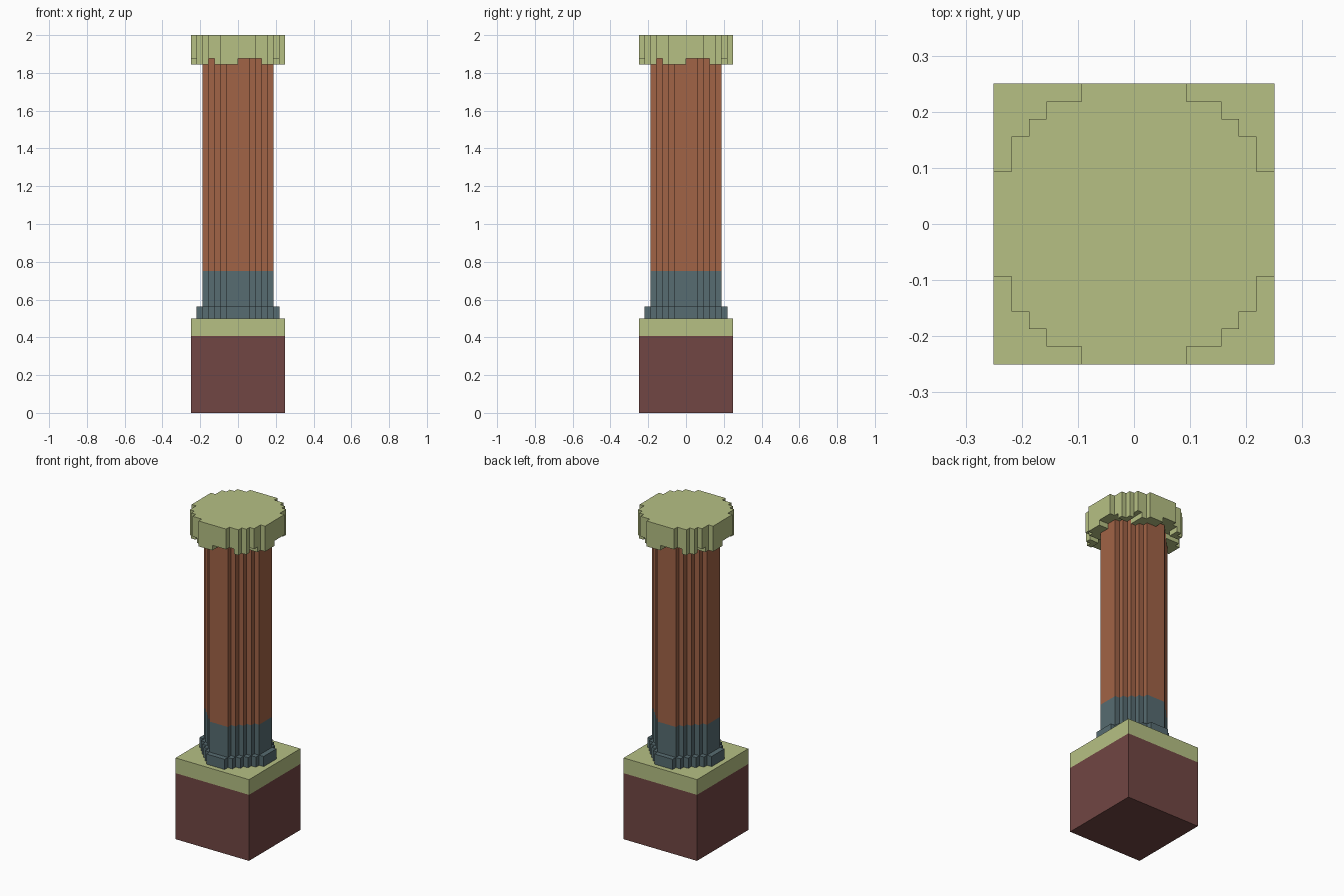
import bpy
import bmesh

UNIT = 1 / 32  # edge length of one block

cube = bpy.data.objects.get("Cube")
if cube:
    bpy.data.objects.remove(cube, do_unlink=True)


def material(name, rgb):
    """Flat material from 8-bit display values."""
    linear = [((c / 255 + 0.055) / 1.055) ** 2.4 for c in rgb] + [1.0]
    mat = bpy.data.materials.new(name)
    mat.use_nodes = True
    mat.diffuse_color = linear
    bsdf = mat.node_tree.nodes["Principled BSDF"]
    bsdf.inputs["Base Color"].default_value = linear
    bsdf.inputs["Roughness"].default_value = 0.9
    return mat


pale_green = material("pale green", (182, 192, 132))
terracotta = material("terracotta", (161, 99, 70))
slate_blue = material("slate blue", (87, 108, 113))
dark_maroon = material("dark maroon", (113, 70, 67))


def turn(points, times):
    """Rotate an outline by quarter turns."""
    for _ in range(times):
        points = [(-y, x) for x, y in points]
    return points


def stepped_disc(steps):
    """Outline of a blocky disc; steps are (x, y) outer corners of one quarter."""
    quarter = []
    for i, (x, y) in enumerate(steps):
        quarter.append((x, y))
        if i + 1 < len(steps):
            quarter.append((steps[i + 1][0], y))
    return [p for k in range(4) for p in turn(quarter, k)]


def prism(name, outlines, levels, mats):
    """Extrude outlines through the levels, one material per band."""
    bm = bmesh.new()
    for outline in outlines:
        rings = [[bm.verts.new((x * UNIT, y * UNIT, z * UNIT)) for x, y in outline]
                 for z in levels]
        n = len(outline)
        for band, (low, high) in enumerate(zip(rings, rings[1:])):
            for i in range(n):
                j = (i + 1) % n
                face = bm.faces.new((low[i], low[j], high[j], high[i]))
                face.material_index = band
        bm.faces.new(rings[0][::-1])
        bm.faces.new(rings[-1]).material_index = len(mats) - 1
    bmesh.ops.recalc_face_normals(bm, faces=bm.faces)
    mesh = bpy.data.meshes.new(name)
    bm.to_mesh(mesh)
    bm.free()
    for mat in mats:
        mesh.materials.append(mat)
    obj = bpy.data.objects.new(name, mesh)
    bpy.context.collection.objects.link(obj)
    return obj


# Square plinth with a pale top slab
square = [(8, -8), (8, 8), (-8, 8), (-8, -8)]
prism("plinth", [square], [0, 13, 16], [dark_maroon, pale_green])

# Collar around the foot of the shaft
collar = stepped_disc([(7, 2), (6, 3), (5, 4), (4, 5), (3, 6), (2, 7)])
prism("collar", [collar], [16, 18], [slate_blue])

# Shaft with a painted lower band
shaft = stepped_disc([(6, 2), (5, 3), (4, 4), (3, 5), (2, 6)])
prism("shaft", [shaft], [16, 24, 60], [slate_blue, terracotta])

# Round capital
capital = stepped_disc([(8, 3), (7, 5), (6, 6), (5, 7), (3, 8)])
prism("capital", [capital], [60, 64], [pale_green])

# Broken rim under the capital: a side and a corner block, turned four times
side = [(-4, -7), (-3, -7), (-3, -8), (0, -8), (0, -6),
        (-2, -6), (-2, -5), (-3, -5), (-3, -4), (-4, -4)]
corner = [(-7, -4), (-7, -5), (-6, -5), (-6, -6), (-5, -6), (-5, -4)]
rim = [turn(block, k) for k in range(4) for block in (side, corner)]
prism("capital_rim", rim, [59, 60], [pale_green])
